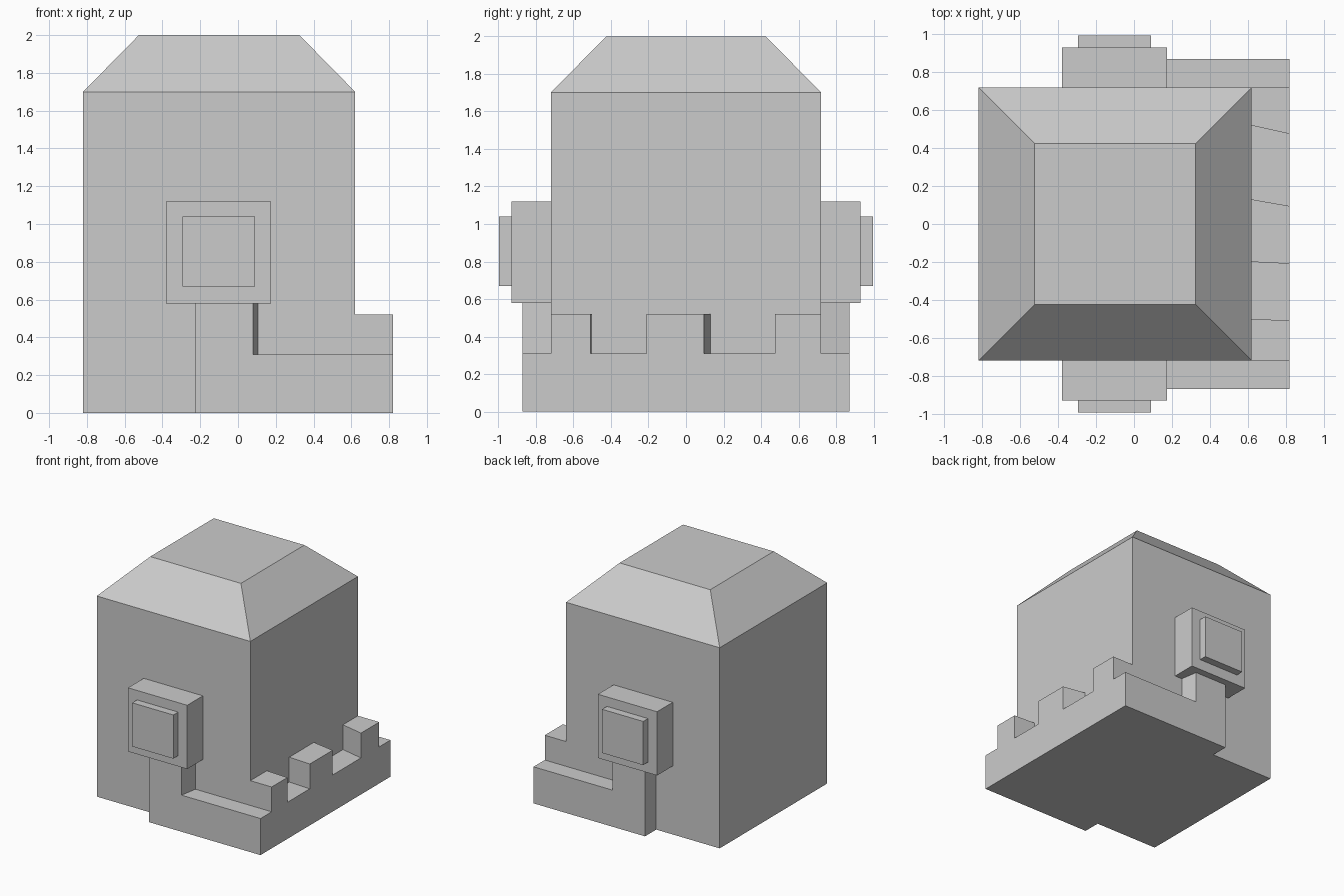
import bpy
import bmesh

cube = bpy.data.objects.get("Cube")
if cube:
    bpy.data.objects.remove(cube, do_unlink=True)

grey = bpy.data.materials.new("light_grey")
grey.use_nodes = True
colour = (0.6, 0.6, 0.6, 1)
grey.diffuse_color = colour
grey.node_tree.nodes["Principled BSDF"].inputs["Base Color"].default_value = colour


def rect(x0, x1, y0, y1):
    return [(x0, y0), (x1, y0), (x1, y1), (x0, y1)]


def prism(name, outline, bottom, top, roof=None, roof_z=None):
    """Extrude a floor outline upwards, with an optional tapered roof."""
    bm = bmesh.new()
    layers = [(outline, bottom), (outline, top)]
    if roof:
        layers.append((roof, roof_z))
    rings = [[bm.verts.new((x, y, z)) for x, y in pts] for pts, z in layers]
    n = len(outline)
    for low, high in zip(rings, rings[1:]):
        for i in range(n):
            j = (i + 1) % n
            bm.faces.new((low[i], low[j], high[j], high[i]))
    bm.faces.new(rings[0][::-1])
    bm.faces.new(rings[-1])
    bmesh.ops.recalc_face_normals(bm, faces=bm.faces)
    mesh = bpy.data.meshes.new(name)
    bm.to_mesh(mesh)
    bm.free()
    mesh.materials.append(grey)
    obj = bpy.data.objects.new(name, mesh)
    bpy.context.collection.objects.link(obj)
    return obj


# Head block with a bevelled crown
body_front, body_side = 0.62, 0.72
prism("head", rect(-0.82, body_front, -body_side, body_side), 0, 1.7,
      rect(-0.525, 0.325, -0.425, 0.425), 2.0)

# U-shaped jaw rail wrapped around the head
jaw_back, jaw_front, jaw_side, jaw_top = -0.225, 0.82, 0.87, 0.31
prism("jaw", [(jaw_back, -jaw_side), (jaw_front, -jaw_side),
              (jaw_front, jaw_side), (jaw_back, jaw_side),
              (jaw_back, body_side), (body_front, body_side),
              (body_front, -body_side), (jaw_back, -body_side)], 0, jaw_top)

# Teeth: y limits at the head, then at the outer edge
teeth = {
    "tooth_right": (-body_side, -0.5, -body_side, -0.51),
    "tooth_middle": (-0.2, 0.13, -0.21, 0.095),
    "tooth_left": (0.52, body_side, 0.475, body_side),
}
for name, (in0, in1, out0, out1) in teeth.items():
    prism(name, [(body_front, in0), (jaw_front, out0),
                 (jaw_front, out1), (body_front, in1)], jaw_top, 0.52)

# Jaw arms, hinge blocks and hinge caps on both sides
for side, s in (("right", -1), ("left", 1)):
    prism("jaw_arm_" + side,
          [(jaw_back, s * body_side), (0.105, s * body_side),
           (0.08, s * jaw_side), (jaw_back, s * jaw_side)], jaw_top, 0.58)
    prism("hinge_block_" + side,
          rect(-0.38, 0.175, s * body_side, s * 0.93), 0.58, 1.12)
    prism("hinge_cap_" + side,
          rect(-0.295, 0.09, s * 0.93, s * 0.995), 0.67, 1.04)
